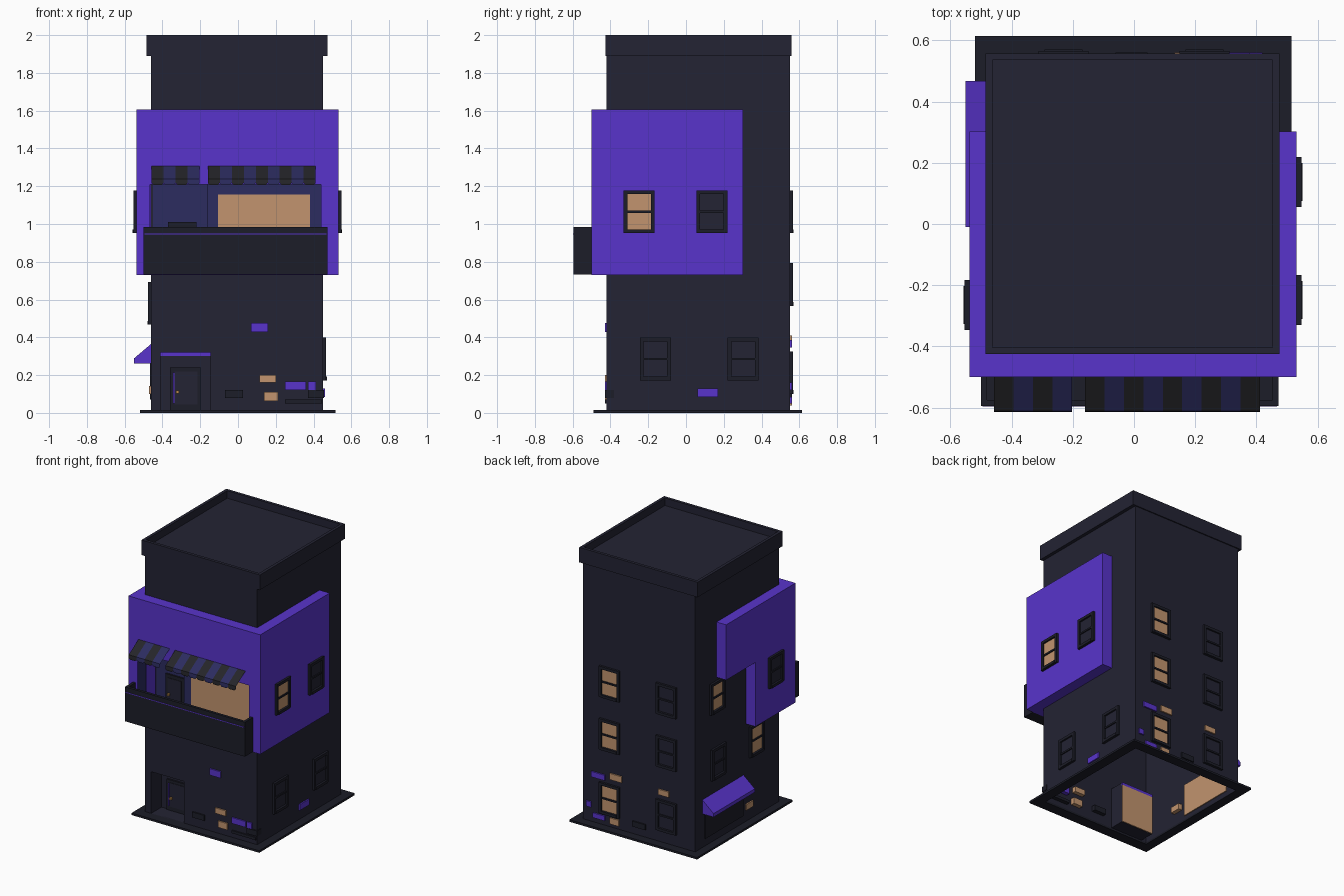
import bpy, bmesh

if "Cube" in bpy.data.objects:
    bpy.data.objects.remove(bpy.data.objects["Cube"])

def lin(c):
    c /= 255
    return c / 12.92 if c < 0.04045 else ((c + 0.055) / 1.055) ** 2.4

def mat(name, r, g, b):
    m = bpy.data.materials.new(name)
    m.diffuse_color = (lin(r), lin(g), lin(b), 1)
    m.use_nodes = True
    m.node_tree.nodes["Principled BSDF"].inputs["Base Color"].default_value = m.diffuse_color
    return m

WALL = mat("charcoal", 35, 35, 51)
FRAME = mat("near_black", 28, 29, 40)
PURPLE = mat("violet", 88, 52, 203)
LIT = mat("warm_glow", 194, 148, 110)
NAVY = mat("navy", 44, 44, 96)
STRIPE = mat("dark_grey", 37, 37, 41)
BRASS = mat("brass", 190, 140, 75)

def finish(name, bm, *mats, recalc=True):
    if recalc:
        bmesh.ops.recalc_face_normals(bm, faces=bm.faces)
    me = bpy.data.meshes.new(name)
    bm.to_mesh(me)
    bm.free()
    for m in mats:
        me.materials.append(m)
    ob = bpy.data.objects.new(name, me)
    bpy.context.collection.objects.link(ob)
    return ob

def boxes(name, m, *bounds):
    """One object from boxes given as (x0, x1, y0, y1, z0, z1)."""
    bm = bmesh.new()
    for x0, x1, y0, y1, z0, z1 in bounds:
        vs = bmesh.ops.create_cube(bm, size=1)["verts"]
        for v in vs:
            v.co = (x1 if v.co.x > 0 else x0, y1 if v.co.y > 0 else y0, z1 if v.co.z > 0 else z0)
    return finish(name, bm, m)

def cut(ob, *bounds):
    for b in bounds:
        c = boxes("cutter", WALL, b)
        c.hide_render = True
        md = ob.modifiers.new("cut", 'BOOLEAN')
        md.operation, md.solver, md.object = 'DIFFERENCE', 'EXACT', c
        bpy.context.view_layer.objects.active = ob
        bpy.ops.object.modifier_apply(modifier=md.name)
        bpy.data.objects.remove(c)

def on_wall(side, plane, u0, u1, z0, z1, d0, d1):
    """Box on a wall: u runs along the wall, d points outwards."""
    s = 1 if side in "RB" else -1
    a, b = sorted((plane + s * d0, plane + s * d1))
    return (a, b, u0, u1, z0, z1) if side in "RL" else (u0, u1, a, b, z0, z1)

def window(side, plane, u, z, lit):
    w, h, t = 0.082, 0.113, 0.02
    W = lambda *b: on_wall(side, plane, *b)
    boxes("window_frame", FRAME,
          W(u - w, u - w + t, z - h, z + h, -0.005, 0.016), W(u + w - t, u + w, z - h, z + h, -0.005, 0.016),
          W(u - w + t, u + w - t, z + h - t, z + h, -0.005, 0.016),
          W(u - w + t, u + w - t, z - h, z - h + t, -0.005, 0.02),
          W(u - w + t, u + w - t, z - 0.006, z + 0.006, -0.005, 0.012))
    boxes("window_pane", LIT if lit else WALL, W(u - w + t, u + w - t, z - h + t, z + h - t, -0.004, 0.004))

def brick(side, plane, u0, u1, z0, z1, m):
    boxes("accent_brick", m, on_wall(side, plane, u0, u1, z0, z1, -0.04, 0.01))

def niche(name, plan, z0, z1, m):
    """Open-fronted recess from a plan outline."""
    bm = bmesh.new()
    lo = [bm.verts.new((x, y, z0)) for x, y in plan]
    hi = [bm.verts.new((x, y, z1)) for x, y in plan]
    for i in range(len(plan) - 1):
        bm.faces.new((lo[i], lo[i + 1], hi[i + 1], hi[i]))
    bm.faces.new(lo)
    bm.faces.new(hi)
    bmesh.ops.recalc_face_normals(bm, faces=bm.faces)
    # make the back wall face the front
    back = max(bm.faces, key=lambda f: f.calc_center_median().y if abs(f.normal.y) > 0.9 else -9)
    if back.normal.y > 0:
        bmesh.ops.reverse_faces(bm, faces=bm.faces)
    return finish(name, bm, m, recalc=False)

# main tower: thin hollow shell, open underneath
tower = boxes("tower_walls", WALL, (-0.46, 0.45, -0.42, 0.55, 0.005, 1.9))
cut(tower, (-0.45, 0.44, -0.41, 0.54, -0.1, 1.88),
    (-0.41, -0.145, -0.6, -0.3, 0.015, 0.32),
    (-0.464, -0.165, -0.6, -0.3, 0.755, 1.209),
    (-0.2, 0.439, -0.6, -0.39, 0.755, 1.209))

# base ring and roof parapet
base = boxes("base_ring", FRAME, (-0.52, 0.515, -0.49, 0.615, 0, 0.015))
cut(base, (-0.45, 0.44, -0.41, 0.54, -0.1, 0.1))
cap = boxes("roof_parapet", WALL, (-0.485, 0.475, -0.425, 0.558, 1.89, 2.0))
cut(cap, (-0.463, 0.453, -0.403, 0.536, 1.945, 2.1))

# violet cladding wrapped round three sides, stepped on the left
clad = boxes("violet_cladding", PURPLE, (-0.538, 0.531, -0.5, 0.303, 0.73, 1.605))
cut(clad, (-0.46, 0.45, -0.42, 1, 0, 3),
    (-0.465, 0.44, -0.6, -0.4, 0.754, 1.21),
    (-1, -0.45, -0.035, 1, 0, 1.2))

# balcony recess with door and wide lit window
niche("balcony_recess", [(-0.464, -0.498), (-0.464, -0.3), (-0.165, -0.3), (-0.165, -0.39),
                         (0.439, -0.39), (0.439, -0.498)], 0.756, 1.209, NAVY)
boxes("balcony_window", LIT, (-0.105, 0.38, -0.397, -0.389, 0.82, 1.155))
boxes("balcony_door", FRAME, (-0.37, -0.22, -0.312, -0.3, 0.757, 1.01))
boxes("balcony_door_panel", WALL, (-0.35, -0.24, -0.315, -0.311, 0.79, 0.985))
boxes("balcony_door_knob", BRASS, (-0.345, -0.33, -0.33, -0.314, 0.86, 0.875))

# balcony parapet
balcony = boxes("balcony_parapet", FRAME, (-0.5, 0.473, -0.595, -0.5, 0.733, 0.985))
cut(balcony, (-0.48, 0.453, -0.575, -0.4, 0.756, 1.2))
boxes("balcony_trim", PURPLE, (-0.495, 0.468, -0.597, -0.594, 0.944, 0.95))

# striped sheet awnings with a notched valance
def awning(x0, n):
    w = 0.0635
    bm = bmesh.new()
    for i in range(n):
        a, b = x0 + i * w, x0 + (i + 1) * w
        rows = [[bm.verts.new((x, y, z)) for x in (a + e, b - e)] for y, z, e in
                ((-0.5, 1.308, 0), (-0.612, 1.238, 0), (-0.614, 1.216, 0), (-0.614, 1.206, 0.012))]
        for p, q in zip(rows, rows[1:]):
            f = bm.faces.new((p[0], q[0], q[1], p[1]))
            f.material_index = i % 2
    finish("striped_awning", bm, STRIPE, NAVY, recalc=False)

awning(-0.457, 4)
awning(-0.16, 9)

# front door recess
niche("entrance_recess", [(-0.41, -0.42), (-0.41, -0.3), (-0.145, -0.3), (-0.145, -0.42)], 0.015, 0.32, WALL)
boxes("entrance_transom", PURPLE, (-0.41, -0.145, -0.306, -0.292, 0.3, 0.32))
boxes("entrance_backing", LIT, (-0.41, -0.145, -0.298, -0.292, 0.015, 0.3))
boxes("entrance_door", FRAME, (-0.36, -0.195, -0.312, -0.3, 0.016, 0.24))
boxes("entrance_door_panel", WALL, (-0.335, -0.215, -0.315, -0.311, 0.045, 0.22))
boxes("entrance_light_strip", PURPLE, (-0.343, -0.337, -0.32, -0.311, 0.05, 0.215))
boxes("entrance_knob", BRASS, (-0.327, -0.312, -0.33, -0.314, 0.103, 0.118))

# left shop front with solid violet hood
bm = bmesh.new()
ends = [[bm.verts.new((x, y, z)) for x, z in ((-0.46, 0.365), (-0.551, 0.288), (-0.551, 0.262), (-0.46, 0.262))]
        for y in (-0.01, 0.468)]
bm.faces.new(ends[0])
bm.faces.new(ends[1])
for i in range(4):
    j = (i + 1) % 4
    bm.faces.new((ends[0][i], ends[0][j], ends[1][j], ends[1][i]))
finish("shop_hood", bm, PURPLE)
boxes("shop_shutter", FRAME, (-0.466, -0.455, 0.0, 0.44, 0.07, 0.262))
boxes("shop_backing", LIT, (-0.451, -0.443, 0.0, 0.44, 0.04, 0.28))

# windows: right, left, back
for u, lit in ((-0.248, True), (0.137, False)):
    window("R", 0.531, u, 1.065, lit)
for u in (-0.162, 0.302):
    window("R", 0.45, u, 0.285, False)
window("L", -0.538, -0.265, 1.065, False)
window("L", -0.46, 0.3, 1.065, True)
window("L", -0.46, 0.29, 0.58, False)
window("L", -0.46, -0.155, 0.58, True)
for z in (1.065, 0.68, 0.213):
    window("B", 0.55, 0.23, z, True)
    window("B", 0.55, -0.23, z, False)

# accent bricks
for u0, u1, z0, z1, m in ((0.115, 0.2, 0.16, 0.2, LIT), (0.137, 0.212, 0.063, 0.11, LIT),
                          (0.07, 0.158, 0.428, 0.475, PURPLE), (0.25, 0.36, 0.122, 0.165, PURPLE),
                          (0.37, 0.412, 0.122, 0.165, PURPLE), (-0.07, 0.027, 0.08, 0.12, FRAME),
                          (0.25, 0.445, 0.05, 0.07, FRAME), (0.37, 0.455, 0.08, 0.12, FRAME)):
    brick("F", -0.42, u0, u1, z0, z1, m)
for u0, u1, z0, z1, m in ((0.268, 0.38, 0.345, 0.385, PURPLE), (0.132, 0.228, 0.365, 0.41, LIT),
                          (0.38, 0.42, 0.12, 0.16, PURPLE), (0.268, 0.364, 0.05, 0.085, PURPLE),
                          (0.156, 0.228, 0.04, 0.085, LIT), (-0.06, 0.044, 0.07, 0.11, FRAME),
                          (-0.252, -0.164, 0.36, 0.4, LIT)):
    brick("B", 0.55, u0, u1, z0, z1, m)
brick("R", 0.45, 0.06, 0.17, 0.085, 0.128, PURPLE)
brick("L", -0.46, -0.11, -0.03, 0.1, 0.143, LIT)
